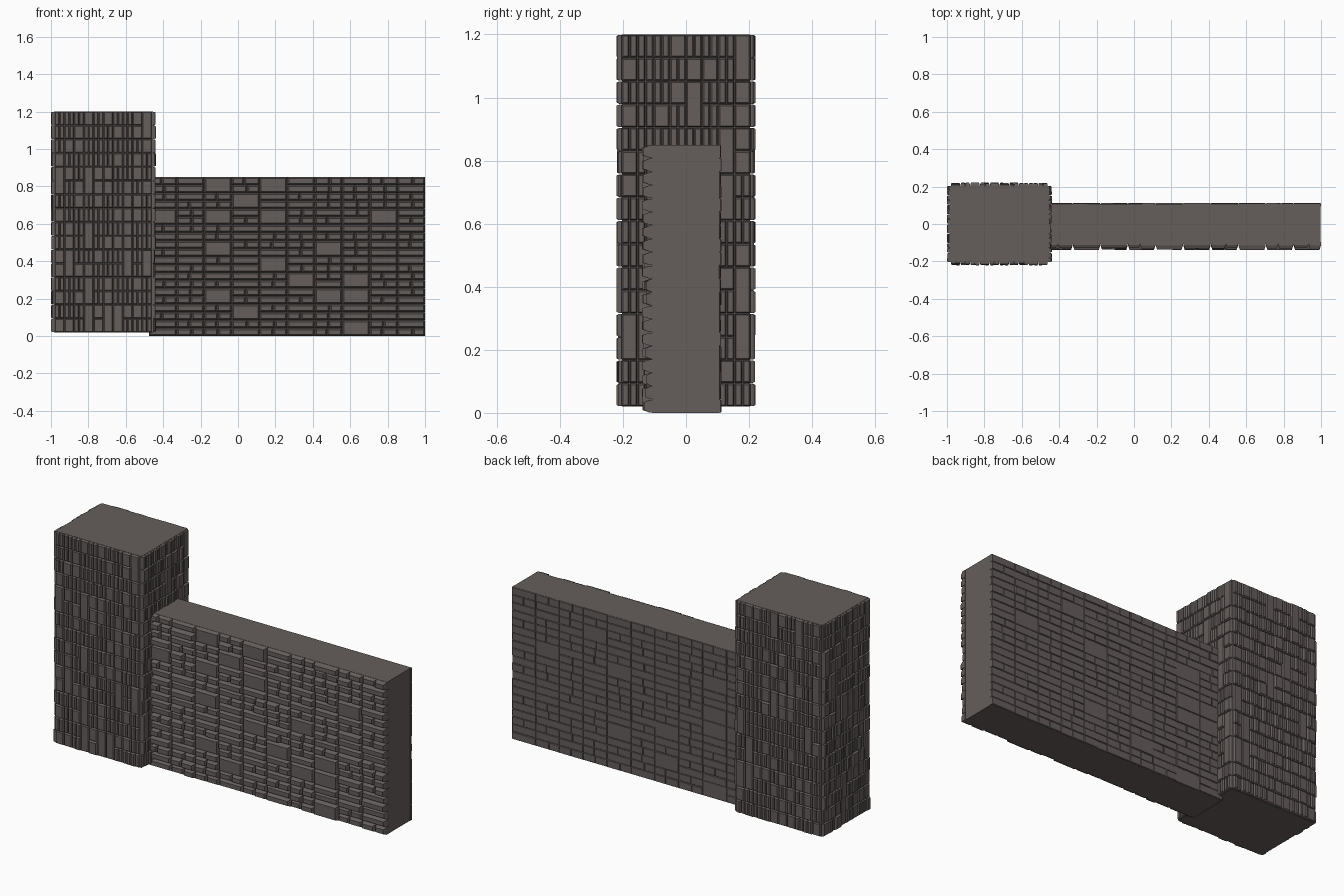
import bpy, bmesh, random
from mathutils import Vector

if "Cube" in bpy.data.objects:
    bpy.data.objects.remove(bpy.data.objects["Cube"])

random.seed(7)
mat = bpy.data.materials.new("stone")
mat.diffuse_color = (0.13, 0.112, 0.107, 1)
mat.use_nodes = True
mat.node_tree.nodes["Principled BSDF"].inputs["Base Color"].default_value = mat.diffuse_color


def finish(bm, name):
    bmesh.ops.recalc_face_normals(bm, faces=bm.faces)
    me = bpy.data.meshes.new(name)
    bm.to_mesh(me)
    bm.free()
    me.materials.append(mat)
    ob = bpy.data.objects.new(name, me)
    bpy.context.collection.objects.link(ob)
    return ob


def core(name, lo, hi):
    bm = bmesh.new()
    bmesh.ops.create_cube(bm, size=1)
    lo, hi = Vector(lo), Vector(hi)
    for v in bm.verts:
        v.co = (lo + hi) / 2 + Vector(a * b for a, b in zip(v.co, hi - lo))
    return finish(bm, name)


def stone(bm, frame, rect, depth, shoulder, inset, gap):
    """Chamfered block on a face; frame = origin, horizontal axis, normal."""
    o, u, n = frame
    a0, a1, z0, z1 = rect
    rings = []
    for g, d in ((gap, -0.01), (gap, depth * shoulder), (gap + inset, depth)):
        pts = ((a0 + g, z0 + g), (a1 - g, z0 + g), (a1 - g, z1 - g), (a0 + g, z1 - g))
        rings.append([bm.verts.new(o + u * a + n * d + Vector((0, 0, z))) for a, z in pts])
    for r, s in zip(rings, rings[1:]):
        for i in range(4):
            bm.faces.new((r[i], r[(i + 1) % 4], s[(i + 1) % 4], s[i]))
    bm.faces.new(rings[2])
    bm.faces.new(rings[0][::-1])


def X(v): return Vector((v, 0, 0))
def Y(v): return Vector((0, v, 0))


# Column cell: one or two rows of upright blocks, some double height
def column_cell(a, z, w, h):
    rows = [(z, h / 2), (z + h / 2, h / 2)]
    out = []
    for half in (0, 1):
        a0 = a + half * w / 2
        if random.random() < 0.16:
            out.append((a0, a0 + w / 2, z, z + h))
            continue
        for zr, hr in rows:
            cuts = random.choice(([0, .5], [0, .25, .5], [0, .25, .5]))
            for p, q in zip(cuts, cuts[1:]):
                out.append((a + (half / 2 + p) * w, a + (half / 2 + q) * w, zr, zr + hr))
    return out


# Wall cell: a big block, or two courses of long and short blocks
def wall_cell(a, z, w, h, big):
    if big:
        return [(a, a + w, z, z + h)]
    out = []
    for r in (0, 1):
        cuts = random.choice(([0, 1], [0, 1], [0, .5, 1], [0, .55, 1], [0, .45, 1]))
        for p, q in zip(cuts, cuts[1:]):
            out.append((a + p * w, a + q * w, z + r * h / 2, z + (r + 1) * h / 2))
    return out


# Pillar core and facing stones on four sides
core("pillar_core", (-0.985, -0.203, 0.02), (-0.455, 0.203, 1.2))
sides = {
    "front": ((Y(-0.2), X(1), Y(-1)), -0.98, -0.46, 5),
    "back": ((Y(0.2), X(1), Y(1)), -0.98, -0.46, 5),
    "left": ((X(-0.98), Y(1), X(-1)), -0.205, 0.205, 4),
    "right": ((X(-0.46), Y(1), X(1)), -0.205, 0.205, 4),
}
BANDS = 8
for side, (frame, lo, hi, n) in sides.items():
    bm = bmesh.new()
    w, h = (hi - lo) / n, 1.18 / BANDS
    for b in range(BANDS):
        for c in range(n):
            for rect in column_cell(lo + c * w, 0.02 + b * h, w, h):
                stone(bm, frame, rect, random.uniform(0.013, 0.021), 0.6, 0.004, 0.0012)
    finish(bm, "pillar_stones_" + side)

# Wall core and stones: deep on the front, shallow on the back
core("wall_core", (-0.475, -0.108, 0.0), (0.997, 0.106, 0.85))
BIG = {(2, 9), (4, 9), (3, 8), (0, 7), (2, 7), (4, 7), (8, 7), (2, 5), (6, 5), (4, 4),
       (5, 3), (7, 3), (2, 2), (6, 2), (7, 2), (3, 1), (7, 0)}
w, h = 0.1475, 0.085
front, back = bmesh.new(), bmesh.new()
for c in range(10):
    for r in range(10):
        a, z = -0.475 + c * w, r * h
        for rect in wall_cell(a, z, w, h, (c, r) in BIG):
            stone(front, (Y(-0.106), X(1), Y(-1)), rect,
                  random.uniform(0.02, 0.034), 0.3, 0.008, 0.001)
        for rect in wall_cell(a, z, w, h, random.random() < 0.12):
            stone(back, (Y(0.103), X(1), Y(1)), rect,
                  random.uniform(0.004, 0.009), 0.6, 0.002, 0.0008)
finish(front, "wall_stones_front")
finish(back, "wall_stones_back")
